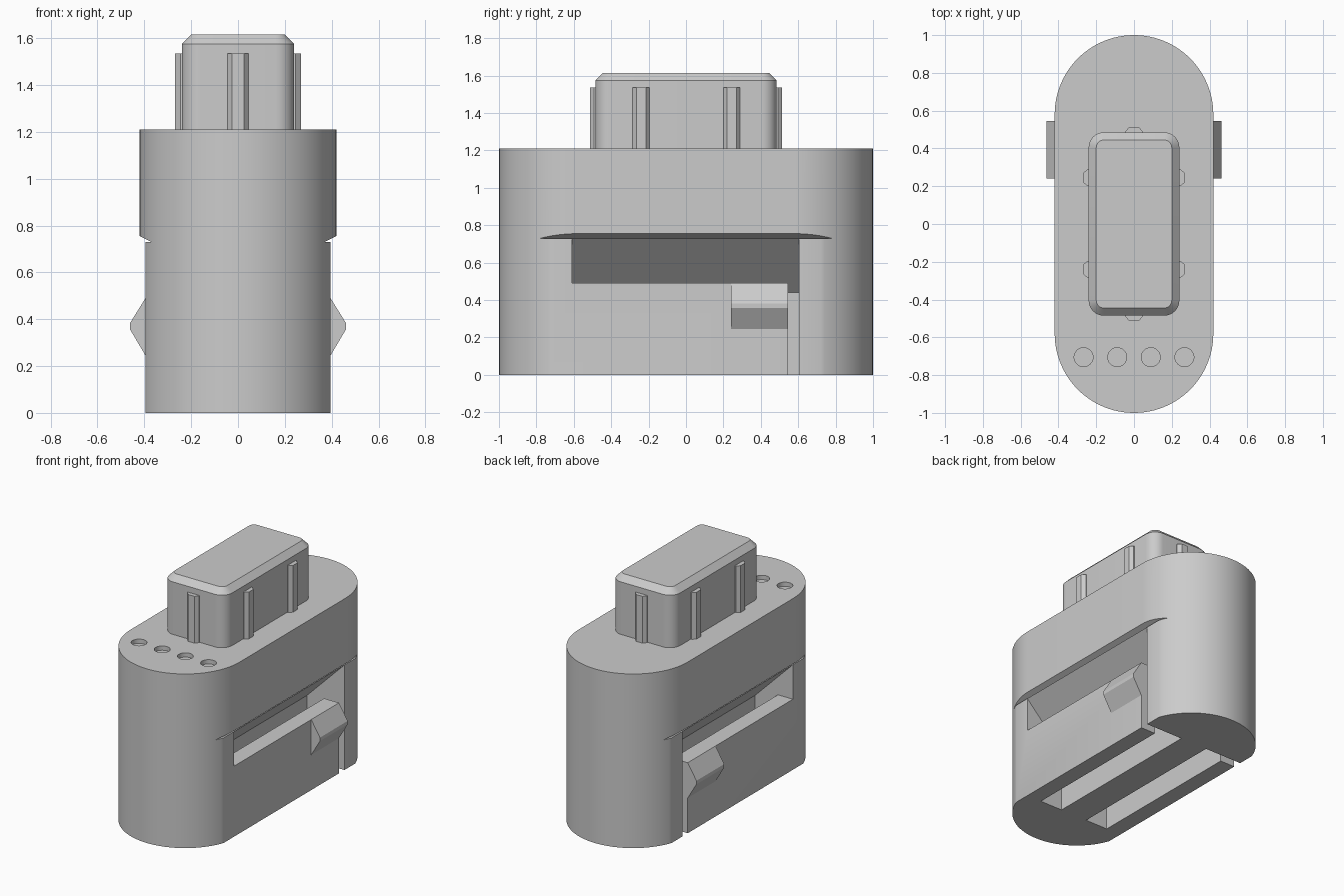
import bpy, bmesh, math
from mathutils import Vector

if "Cube" in bpy.data.objects:
    bpy.data.objects.remove(bpy.data.objects["Cube"])

GREY = (0.6, 0.6, 0.6, 1)
grey = bpy.data.materials.new("plain grey")
grey.diffuse_color = GREY
grey.use_nodes = True
grey.node_tree.nodes["Principled BSDF"].inputs["Base Color"].default_value = GREY


def prism(name, points, low, high, axis="Z"):
    """Extrude an outline: (x, y) along Z, or (x, z) along Y."""
    def place(p, h):
        return Vector((p[0], p[1], h)) if axis == "Z" else Vector((p[0], h, p[1]))
    bm = bmesh.new()
    base = bm.faces.new([bm.verts.new(place(p, low)) for p in points])
    top = bmesh.ops.extrude_face_region(bm, geom=[base])["geom"]
    verts = [g for g in top if isinstance(g, bmesh.types.BMVert)]
    bmesh.ops.translate(bm, verts=verts, vec=place((0, 0), high - low))
    bmesh.ops.recalc_face_normals(bm, faces=bm.faces)
    mesh = bpy.data.meshes.new(name)
    bm.to_mesh(mesh)
    bm.free()
    mesh.materials.append(grey)
    obj = bpy.data.objects.new(name, mesh)
    bpy.context.collection.objects.link(obj)
    return obj


def rounded(half_x, half_y, radius, steps):
    """Rectangle outline with rounded corners."""
    pts = []
    for i, (sx, sy) in enumerate([(1, 1), (-1, 1), (-1, -1), (1, -1)]):
        for k in range(steps + 1):
            a = math.pi / 2 * (i + k / steps)
            p = (sx * (half_x - radius) + radius * math.cos(a),
                 sy * (half_y - radius) + radius * math.sin(a))
            if not pts or math.dist(p, pts[-1]) > 1e-4:
                pts.append(p)
    if math.dist(pts[0], pts[-1]) < 1e-4:
        pts.pop()
    return pts


def activate(obj):
    bpy.ops.object.select_all(action="DESELECT")
    obj.select_set(True)
    bpy.context.view_layer.objects.active = obj


def cut(obj, cutter):
    cutter.hide_render = True
    mod = obj.modifiers.new("cut", "BOOLEAN")
    mod.operation, mod.solver, mod.object = "DIFFERENCE", "EXACT", cutter
    activate(obj)
    bpy.ops.object.modifier_apply(modifier=mod.name)
    bpy.data.objects.remove(cutter)


def smooth(obj):
    activate(obj)
    bpy.ops.object.shade_smooth_by_angle(angle=math.radians(25))


# Body with long oval outline
body = prism("body", rounded(0.42, 1.0, 0.42, 24), 0, 1.21)

for s in (1, -1):
    # Flat lower side below a chamfered shoulder
    step = [(0.6, -0.1), (0.395, -0.1), (0.395, 0.73), (0.37, 0.73),
            (0.42, 0.755), (0.6, 0.845)]
    cut(body, prism("side_cutter", [(s * x, z) for x, z in step], -1.2, 1.2, "Y"))
    # Slot behind the latch arm, with sloped roof and side window
    slot = [(0.105, -0.1), (0.105, 0.44), (0.40, 0.735), (0.6, 0.735),
            (0.6, 0.49), (0.28, 0.49), (0.28, -0.1)]
    cut(body, prism("slot_cutter", [(s * x, z) for x, z in slot], -0.61, 0.605, "Y"))
    # Gap that frees the end of the latch arm
    gap = [(0.25, -0.1), (0.6, -0.1), (0.6, 0.55), (0.25, 0.55)]
    cut(body, prism("gap_cutter", [(s * x, z) for x, z in gap], 0.545, 0.605, "Y"))
    # Latch bump on the arm
    bump = [(0.36, 0.245), (0.395, 0.245), (0.462, 0.358), (0.462, 0.382),
            (0.395, 0.49), (0.36, 0.49)]
    side = "left" if s > 0 else "right"
    prism(side + "_latch_bump", [(s * x, z) for x, z in bump], 0.24, 0.545, "Y")

# Row of shallow holes on top
for i in range(4):
    x = -0.267 + 0.178 * i
    ring = [(x + 0.05 * math.cos(a), -0.705 + 0.05 * math.sin(a))
            for a in (math.tau * k / 32 for k in range(32))]
    cut(body, prism("hole_cutter", ring, 1.18, 1.3))
smooth(body)

# Plug with chamfered top rim
plug = prism("plug", rounded(0.24, 0.485, 0.08, 8), 1.2, 1.615)
bm = bmesh.new()
bm.from_mesh(plug.data)
rim = [e for e in bm.edges if all(v.co.z > 1.6 for v in e.verts)]
bmesh.ops.bevel(bm, geom=rim, offset=0.04, segments=1, affect="EDGES")
bm.to_mesh(plug.data)
bm.free()
smooth(plug)

# Tapered ribs around the plug
rib = [(-0.045, -0.02), (-0.045, 0.006), (-0.025, 0.029),
       (0.025, 0.029), (0.045, 0.006), (0.045, -0.02)]
for s in (1, -1):
    for y in (-0.24, 0.245):
        prism("side_rib", [(s * (0.24 + d), y + w) for w, d in rib], 1.2, 1.535)
    prism("end_rib", [(w, s * (0.485 + d)) for w, d in rib], 1.2, 1.535)
